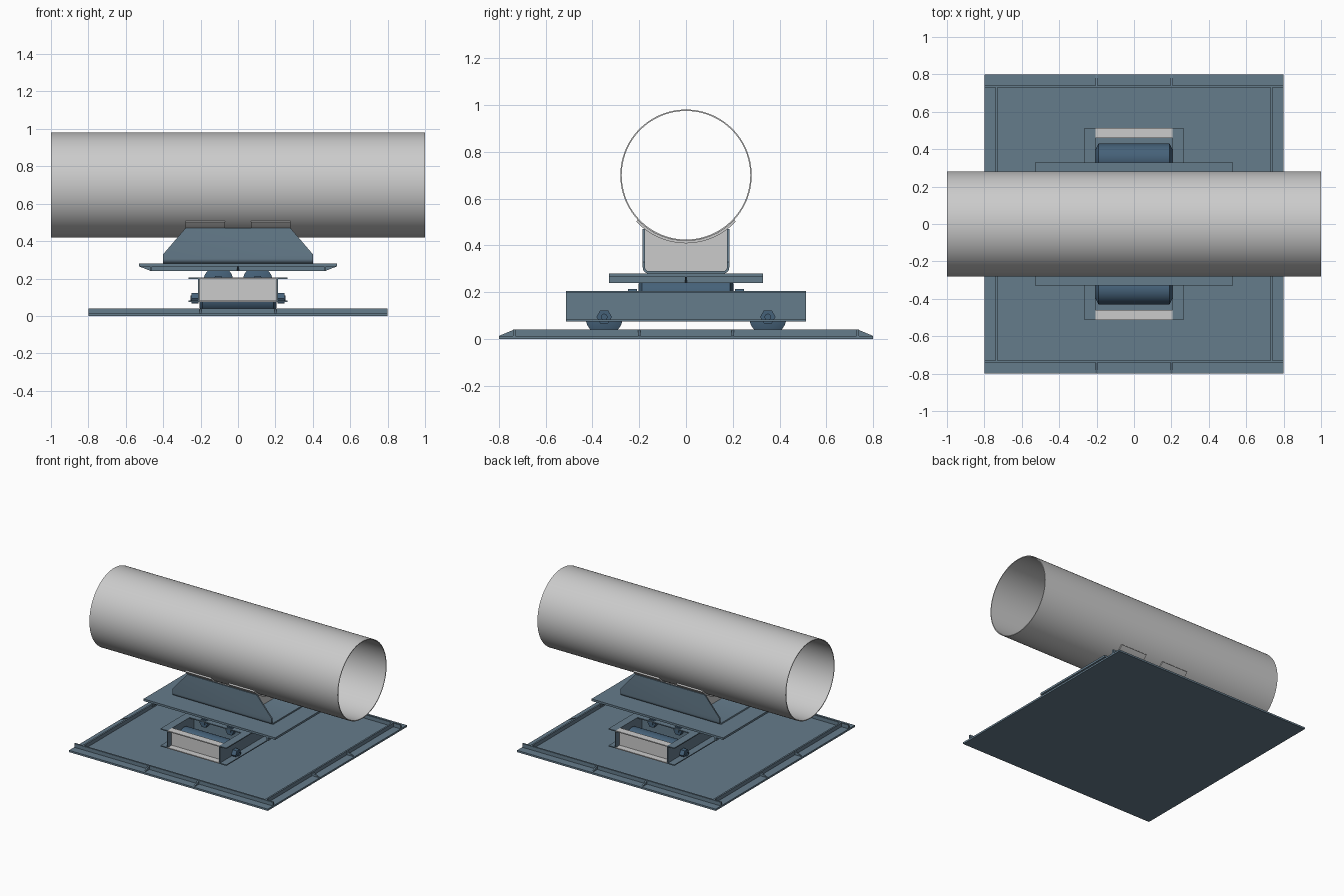
import bpy, bmesh
from math import sin, cos, pi, radians
from mathutils import Vector

if "Cube" in bpy.data.objects:
    bpy.data.objects.remove(bpy.data.objects["Cube"])


def material(name, color):
    m = bpy.data.materials.new(name)
    m.diffuse_color = (*color, 1)
    m.use_nodes = True
    m.node_tree.nodes["Principled BSDF"].inputs["Base Color"].default_value = m.diffuse_color
    return m


BLUE = material("painted_steel", (0.13, 0.20, 0.26))
DARK = material("roller_steel", (0.06, 0.12, 0.19))


def place(axis, a, b, t):
    # a, b lie in the section plane, t runs along the axis
    return {"X": (t, a, b), "Y": (a, t, b), "Z": (a, b, t)}[axis]


def finish(name, bm, mat=None, smooth=False):
    bmesh.ops.recalc_face_normals(bm, faces=bm.faces)
    me = bpy.data.meshes.new(name)
    bm.to_mesh(me)
    bm.free()
    ob = bpy.data.objects.new(name, me)
    bpy.context.collection.objects.link(ob)
    if mat:
        me.materials.append(mat)
    if smooth:
        bpy.ops.object.select_all(action="DESELECT")
        ob.select_set(True)
        bpy.context.view_layer.objects.active = ob
        bpy.ops.object.shade_smooth_by_angle(angle=radians(30))
    return ob


def prism_bm(profile, axis, lo, hi):
    bm = bmesh.new()
    r0 = [bm.verts.new(place(axis, a, b, lo)) for a, b in profile]
    r1 = [bm.verts.new(place(axis, a, b, hi)) for a, b in profile]
    n = len(profile)
    bm.faces.new(r0)
    bm.faces.new(r1)
    for i in range(n):
        j = (i + 1) % n
        bm.faces.new((r0[i], r0[j], r1[j], r1[i]))
    return bm


def prism(name, profile, axis, lo, hi, mat=None, smooth=False):
    return finish(name, prism_bm(profile, axis, lo, hi), mat, smooth)


def box(name, x0, x1, y0, y1, z0, z1, mat=None):
    return prism(name, [(x0, y0), (x1, y0), (x1, y1), (x0, y1)], "Z", z0, z1, mat)


def lathe(name, profile, axis, center, n, mat=None, smooth=True):
    # closed (radius, distance) profile turned around an axis through center
    bm = bmesh.new()
    rings = []
    for i in range(n):
        a = 2 * pi * i / n
        rings.append([bm.verts.new(Vector(center) + Vector(place(axis, r * cos(a), r * sin(a), t)))
                      for r, t in profile])
    m = len(profile)
    for i in range(n):
        p, q = rings[i], rings[(i + 1) % n]
        for k in range(m):
            if profile[k][0] == 0 and profile[(k + 1) % m][0] == 0:
                continue
            bm.faces.new((p[k], p[(k + 1) % m], q[(k + 1) % m], q[k]))
    bmesh.ops.remove_doubles(bm, verts=bm.verts, dist=1e-5)
    return finish(name, bm, mat, smooth)


def arc(cy, cz, r, a0, a1, n):
    return [(cy + r * cos(radians(a0 + (a1 - a0) * i / n)),
             cz + r * sin(radians(a0 + (a1 - a0) * i / n))) for i in range(n + 1)]


# Plate with edge walls and triangular gussets on one face
def walled_plate(name, hx, hy, z0, z1, zroot, ztip, inset, rib_at):
    box(name, -hx, hx, -hy, hy, z0, z1, BLUE)
    wx, wy, t = hx - inset, hy - inset, 0.006
    lo, hi = min(zroot, ztip), max(zroot, ztip)
    for s in (-1, 1):
        box(name + "_long_wall", -hx if rib_at else -wx, hx if rib_at else wx,
            s * wy - t, s * wy + t, lo, hi, BLUE)
        box(name + "_end_wall", s * wx - t, s * wx + t,
            -wy if rib_at else -hy, wy if rib_at else hy, lo, hi, BLUE)
        for p in ((-rib_at, rib_at) if rib_at else (0,)):
            for axis, h, w in (("X", hy, wy), ("Y", hx, wx)):
                prism(name + "_gusset",
                      [(s * w, zroot), (s * h, zroot), (s * w, ztip)],
                      axis, p - 0.005, p + 0.005, BLUE)


walled_plate("base_plate", 0.8, 0.8, 0, 0.013, 0.013, 0.04, 0.065, 0.2)
walled_plate("slide_plate", 0.53, 0.33, 0.265, 0.28, 0.265, 0.24, 0.065, 0)

# Pipe
lathe("pipe", [(0.275, -1), (0.281, -1), (0.281, 1), (0.275, 1)], "X", (0, 0, 0.7), 96)

# Saddle: bent U plate with sloped ends
outer = [(-0.185, 0.47)] + arc(-0.16, 0.305, 0.025, 180, 270, 6) \
    + arc(0.16, 0.305, 0.025, 270, 360, 6) + [(0.185, 0.47)]
inner = [(0.175, 0.47)] + arc(0.16, 0.305, 0.015, 360, 270, 6) \
    + arc(-0.16, 0.305, 0.015, 270, 180, 6) + [(-0.175, 0.47)]
bm = prism_bm(outer + inner, "X", -0.4, 0.4)
for s in (-1, 1):
    bmesh.ops.bisect_plane(bm, geom=bm.verts[:] + bm.edges[:] + bm.faces[:],
                           plane_co=(s * 0.4, 0, 0.33), plane_no=(s * 0.14, 0, 0.12),
                           clear_outer=True)
    bmesh.ops.holes_fill(bm, edges=[e for e in bm.edges if e.is_boundary])
finish("saddle", bm, BLUE, True)

# Saddle cross plates and curved pads under the pipe
for s in (-1, 1):
    x = s * 0.175
    prism("saddle_cross_plate", [(-0.175, 0.29)] + arc(0, 0.7, 0.29, 233, 307, 20) + [(0.175, 0.29)],
          "X", x - 0.006, x + 0.006)
    prism("pipe_pad", arc(0, 0.7, 0.281, 223, 317, 32) + arc(0, 0.7, 0.291, 317, 223, 32),
          "X", x - 0.105, x + 0.105, None, True)


# Roller frame: channels with flanges facing outward
def channel(name, axis, s, web, lip, half, mat):
    z0, z1, t = 0.075, 0.205, 0.007
    pts = [(web, z0), (lip, z0), (lip, z0 + t), (web + t, z0 + t),
           (web + t, z1 - t), (lip, z1 - t), (lip, z1), (web, z1)]
    prism(name, [(s * a, z) for a, z in pts], axis, -half, half, mat)


for s in (-1, 1):
    channel("frame_side", "Y", s, 0.207, 0.265, 0.513, BLUE)
    channel("frame_end", "X", s, 0.46, 0.513, 0.207, None)
    channel("frame_cross_member", "X", s, 0.205, 0.26, 0.207, BLUE)


# Rollers with bolts and hex nuts
def roller(name, axis, center, half):
    lathe(name, [(0, -half), (0.05, -half), (0.08, -half + 0.015),
                 (0.08, half - 0.015), (0.05, half), (0, half)], axis, center, 48, DARK)
    lathe(name + "_axle", [(0, -0.255), (0.014, -0.255), (0.014, 0.255), (0, 0.255)],
          axis, center, 20, DARK)
    for s in (-1, 1):
        lathe(name + "_nut", [(0, s * 0.21), (0.033, s * 0.21), (0.033, s * 0.248), (0, s * 0.248)],
              axis, center, 6, DARK, False)


for s in (-1, 1):
    roller("lower_roller", "X", (0, s * 0.35, 0.094), 0.205)
    roller("upper_roller", "Y", (s * 0.105, 0, 0.185), 0.203)
